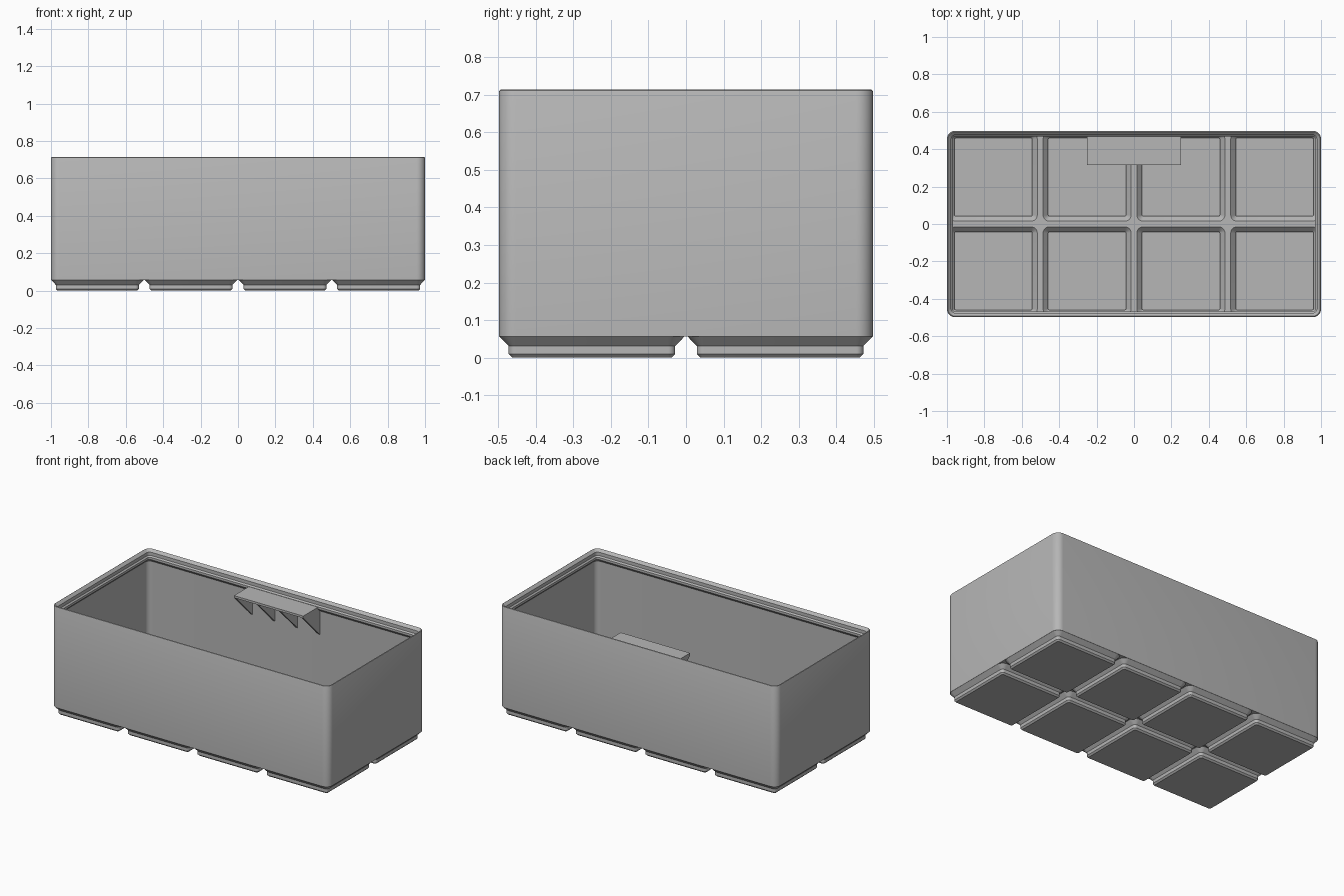
import bpy, bmesh, math

cube = bpy.data.objects.get("Cube")
if cube:
    bpy.data.objects.remove(cube, do_unlink=True)

U = 2 / 167.5          # one millimetre in model units
PITCH = 42             # grid cell size in millimetres
HX, HY = 83.75, 41.75  # half size of the bin

grey = bpy.data.materials.new("plain grey")
grey.use_nodes = True
colour = (0.47, 0.47, 0.47, 1)
grey.diffuse_color = colour
grey.node_tree.nodes["Principled BSDF"].inputs["Base Color"].default_value = colour


def ring(bm, cx, cy, hx, hy, r, z, steps=8):
    """Rounded rectangle of vertices, sizes in millimetres."""
    verts = []
    for q, (sx, sy) in enumerate([(1, 1), (-1, 1), (-1, -1), (1, -1)]):
        for i in range(steps + 1):
            a = math.pi / 2 * (q + i / steps)
            x = cx + sx * (hx - r) + r * math.cos(a)
            y = cy + sy * (hy - r) + r * math.sin(a)
            verts.append(bm.verts.new((x * U, y * U, z * U)))
    return verts


def loft(bm, rings):
    for a, b in zip(rings, rings[1:]):
        for i in range(len(a)):
            j = (i + 1) % len(a)
            bm.faces.new((a[i], a[j], b[j], b[i]))


def fill_with_holes(bm, loops, normal):
    """Flat face inside the first loop, with the other loops as holes."""
    edges = [bm.edges.get((l[i - 1], l[i])) for l in loops for i in range(len(l))]
    bmesh.ops.triangle_fill(bm, use_beauty=True, edges=edges, normal=normal)


def finish(name, bm):
    bmesh.ops.recalc_face_normals(bm, faces=bm.faces)
    mesh = bpy.data.meshes.new(name)
    bm.to_mesh(mesh)
    bm.free()
    mesh.materials.append(grey)
    ob = bpy.data.objects.new(name, mesh)
    bpy.context.collection.objects.link(ob)
    bpy.ops.object.select_all(action='DESELECT')
    ob.select_set(True)
    bpy.context.view_layer.objects.active = ob
    bpy.ops.object.shade_smooth_by_angle(angle=math.radians(25))
    return ob


bm = bmesh.new()

# Wall: (inset, height) up the outside, over the stacking lip, down the inside
wall = [(0, 4.75), (0, 59.3), (0.15, 59.65), (0.5, 59.85), (0.85, 59.55),
        (1.9, 58.5), (1.9, 56.7), (2.6, 56), (2.6, 54.8), (0.95, 53.15), (0.95, 5.4)]
wall_rings = [ring(bm, 0, 0, HX - d, HY - d, 3.75 - d, z) for d, z in wall]
loft(bm, wall_rings)

# Feet outside and pockets inside: (half width, corner radius, height)
foot = [(17.8, 0.8, 0), (18.6, 1.6, 0.8), (18.6, 1.6, 2.6), (20.7, 3.7, 4.75)]
pocket = [(17.4, 0.4, 1.2), (17.4, 0.4, 3.1), (19.7, 2.7, 5.4)]
outer_loops, inner_loops = [wall_rings[0]], [wall_rings[-1]]
for ix in (-1.5, -0.5, 0.5, 1.5):
    for iy in (-0.5, 0.5):
        for profile, loops in ((foot, outer_loops), (pocket, inner_loops)):
            rings = [ring(bm, ix * PITCH, iy * PITCH, h, h, r, z) for h, r, z in profile]
            loft(bm, rings)
            bm.faces.new(rings[0])
            loops.append(rings[-1])

# Underside between the feet and floor ridges between the pockets
fill_with_holes(bm, outer_loops, (0, 0, -1))
fill_with_holes(bm, inner_loops, (0, 0, 1))
finish("bin_body", bm)


def prism(name, profile, x0, x1):
    """Side profile of (y, z) points extruded along x."""
    bm = bmesh.new()
    ends = [[bm.verts.new((x, y, z)) for y, z in profile] for x in (x0, x1)]
    loft(bm, ends)
    for end in ends:
        bm.faces.new(end)
    return finish(name, bm)


# Label shelf under the back lip, held by four triangular ribs
front, back, top, thick, half = 0.315, 0.488, 0.667, 0.014, 0.25
prism("label_shelf", [(front, top), (back, top), (back, top - thick), (front, top - thick)],
      -half, half)
rib_profile = [(front, top - thick), (back, top - thick), (back, top - thick - (back - front))]
for i in range(4):
    x = -half + i * (2 * half - thick) / 3
    prism(f"shelf_rib_{i + 1}", rib_profile, x, x + thick)
